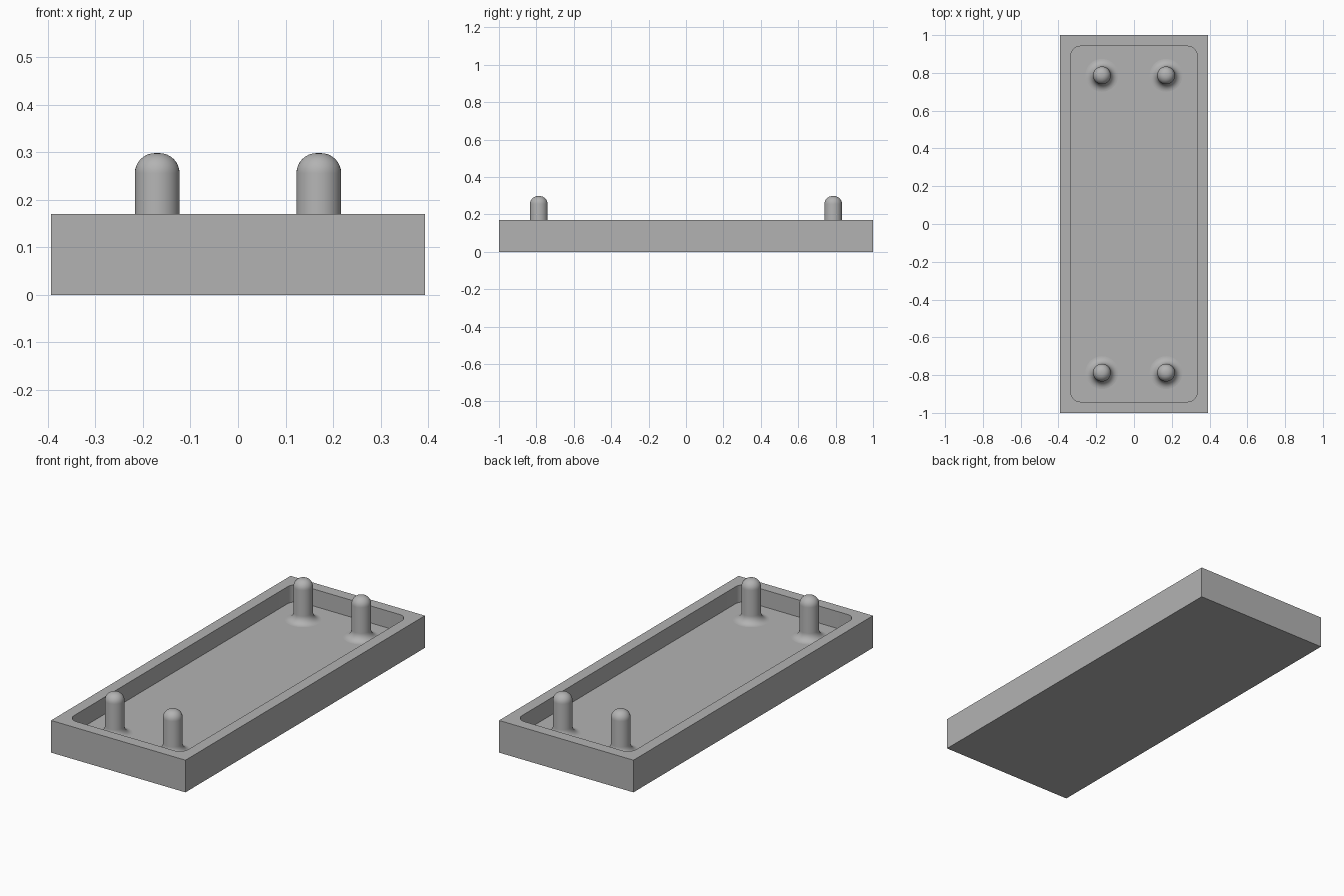
import bpy, bmesh
from math import pi, sin, cos

# Main sizes
HALF_X, HALF_Y, HEIGHT = 0.393, 1.0, 0.17
RIM, FLOOR, CORNER = 0.083, 0.08, 0.05
POST_X, POST_Y, POST_TOP, POST_R = 0.17, 0.787, 0.298, 0.047
DOME, FLARE = 0.042, 0.04

if "Cube" in bpy.data.objects:
    bpy.data.objects.remove(bpy.data.objects["Cube"], do_unlink=True)

grey = bpy.data.materials.new("plain grey")
grey.use_nodes = True
colour = (0.45, 0.45, 0.45, 1)
grey.diffuse_color = colour
grey.node_tree.nodes["Principled BSDF"].inputs["Base Color"].default_value = colour


def finish(bm, name, location=(0, 0, 0)):
    bmesh.ops.recalc_face_normals(bm, faces=bm.faces)
    mesh = bpy.data.meshes.new(name)
    bm.to_mesh(mesh)
    bm.free()
    mesh.materials.append(grey)
    obj = bpy.data.objects.new(name, mesh)
    obj.location = location
    bpy.context.collection.objects.link(obj)
    bpy.ops.object.select_all(action="DESELECT")
    obj.select_set(True)
    bpy.context.view_layer.objects.active = obj
    bpy.ops.object.shade_smooth_by_angle(angle=pi / 6)
    return obj


# Tray: a block with a sunken pocket whose upright corners are rounded
bm = bmesh.new()
bmesh.ops.create_cube(bm, size=1)
for v in bm.verts:
    v.co = (v.co.x * 2 * HALF_X, v.co.y * 2 * HALF_Y, (v.co.z + 0.5) * HEIGHT)
bm.normal_update()
top = max(bm.faces, key=lambda f: f.calc_center_median().z)
bmesh.ops.inset_region(bm, faces=[top], thickness=RIM)
pocket = bmesh.ops.extrude_discrete_faces(bm, faces=[top])["faces"][0]
for v in pocket.verts:
    v.co.z = FLOOR
uprights = [e for e in bm.edges
            if abs(e.verts[0].co.z - e.verts[1].co.z) > 0.01
            and abs(e.verts[0].co.x) < HALF_X - 0.01]
bmesh.ops.bevel(bm, geom=uprights, offset=CORNER, offset_type="OFFSET",
                segments=8, profile=0.5, affect="EDGES")
finish(bm, "tray")


# Posts: a turned profile with a flared foot and a domed tip
def arc(cx, cz, r, start, end, steps=8):
    angles = [start + (end - start) * i / steps for i in range(steps + 1)]
    return [(cx + r * cos(a), cz + r * sin(a)) for a in angles]


profile = arc(POST_R + FLARE, FLOOR + FLARE, FLARE, 1.5 * pi, pi)
profile += arc(POST_R - DOME, POST_TOP - DOME, DOME, 0, pi / 2)
profile.append((0, POST_TOP))

for side, x in (("right", -POST_X), ("left", POST_X)):
    for end, y in (("front", -POST_Y), ("back", POST_Y)):
        bm = bmesh.new()
        verts = [bm.verts.new((r, 0, z)) for r, z in profile]
        edges = [bm.edges.new(pair) for pair in zip(verts, verts[1:])]
        bmesh.ops.spin(bm, geom=verts + edges, cent=(0, 0, 0), axis=(0, 0, 1),
                       angle=2 * pi, steps=40, use_duplicate=False)
        bmesh.ops.remove_doubles(bm, verts=bm.verts, dist=0.0001)
        finish(bm, f"{end}_{side}_post", (x, y, 0))
